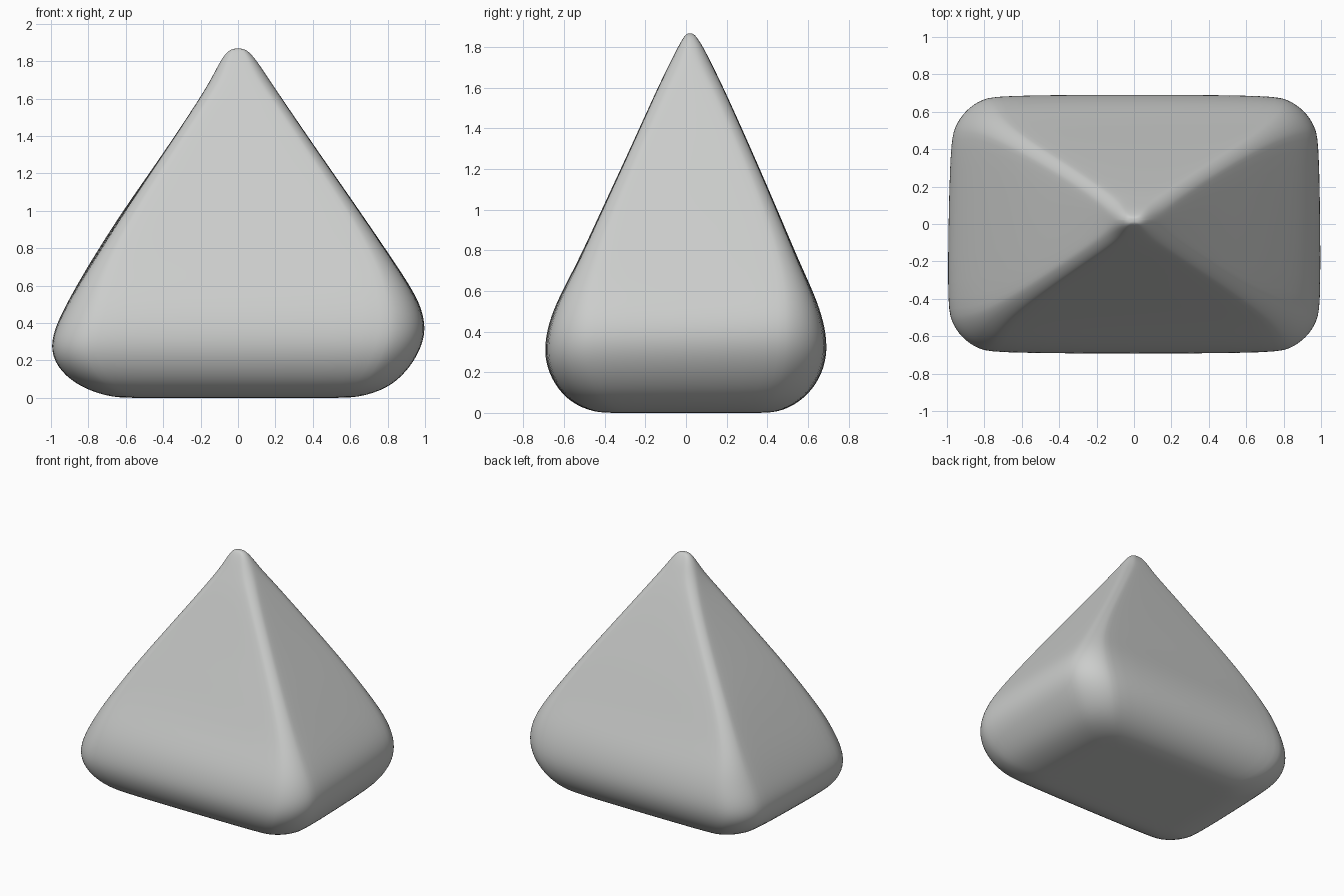
import bpy
import bmesh
from math import sin, cos, pi

default_cube = bpy.data.objects.get("Cube")
if default_cube:
    bpy.data.objects.remove(default_cube, do_unlink=True)

# One stone colour
stone = bpy.data.materials.new("pale_grey_stone")
stone.use_nodes = True
colour = (0.6, 0.61, 0.6, 1)
stone.diffuse_color = colour
stone.node_tree.nodes["Principled BSDF"].inputs["Base Color"].default_value = colour

ARC_STEPS = 4

# Cross-sections: height, left x, right x, front y, back y, corner radius
SECTIONS = [
    (0, -.55, .52, -.34, .34, .12),
    (0, -.68, .65, -.45, .45, .17),
    (.05, -.84, .81, -.57, .56, .22),
    (.14, -.96, .91, -.65, .645, .26),
    (.25, -1.01, .98, -.695, .69, .28),
    (.36, -.99, 1.01, -.695, .695, .28),
    (.48, -.93, .985, -.665, .67, .25),
    (.6, -.86, .92, -.61, .625, .19),
    (.75, -.765, .82, -.53, .555, .13),
    (1.0, -.605, .65, -.415, .45, .09),
    (1.3, -.405, .44, -.275, .32, .08),
    (1.6, -.205, .235, -.14, .185, .075),
    (1.72, -.135, .155, -.08, .125, .08),
    (1.81, -.09, .095, -.035, .08, .055),
    (1.86, -.05, .05, -.005, .045, .025),
    (1.868, -.015, .015, .01, .03, .01),
]


def skew(x, y, z):
    """Narrow the back of the base and swell the back ridge on one side."""
    lowest = -.03 if x < 0 and z < 1.2 else 0
    amount = max(lowest, .04 * (1 - z / .5))
    return x * (1 - amount * (y + .45))


def rounded_ring(bm, z, left, right, front, back, radius):
    """Add one rounded rectangle, counter-clockwise from above."""
    corners = [(right, back, -1, -1), (left, back, 1, -1),
               (left, front, 1, 1), (right, front, -1, 1)]
    ring = []
    for quarter, (cx, cy, in_x, in_y) in enumerate(corners):
        for step in range(ARC_STEPS + 1):
            angle = (quarter + step / ARC_STEPS) * pi / 2
            x = cx + in_x * radius + radius * cos(angle)
            y = cy + in_y * radius + radius * sin(angle)
            ring.append(bm.verts.new((skew(x, y, z), y, z)))
    return ring


# Rounded pyramid, lofted from base to tip
bm = bmesh.new()
rings = [rounded_ring(bm, *section) for section in SECTIONS]
for lower, upper in zip(rings, rings[1:]):
    for i in range(len(lower)):
        j = (i + 1) % len(lower)
        bm.faces.new((lower[i], lower[j], upper[j], upper[i]))
bm.faces.new(reversed(rings[0]))
bm.faces.new(rings[-1])
for face in bm.faces:
    face.smooth = True

mesh = bpy.data.meshes.new("rounded_pyramid_stone")
bm.to_mesh(mesh)
bm.free()
mesh.materials.append(stone)
pyramid = bpy.data.objects.new("rounded_pyramid_stone", mesh)
bpy.context.collection.objects.link(pyramid)

# Soften the lofted surface
soften = pyramid.modifiers.new("soften", "SUBSURF")
soften.levels = 2
soften.render_levels = 2
